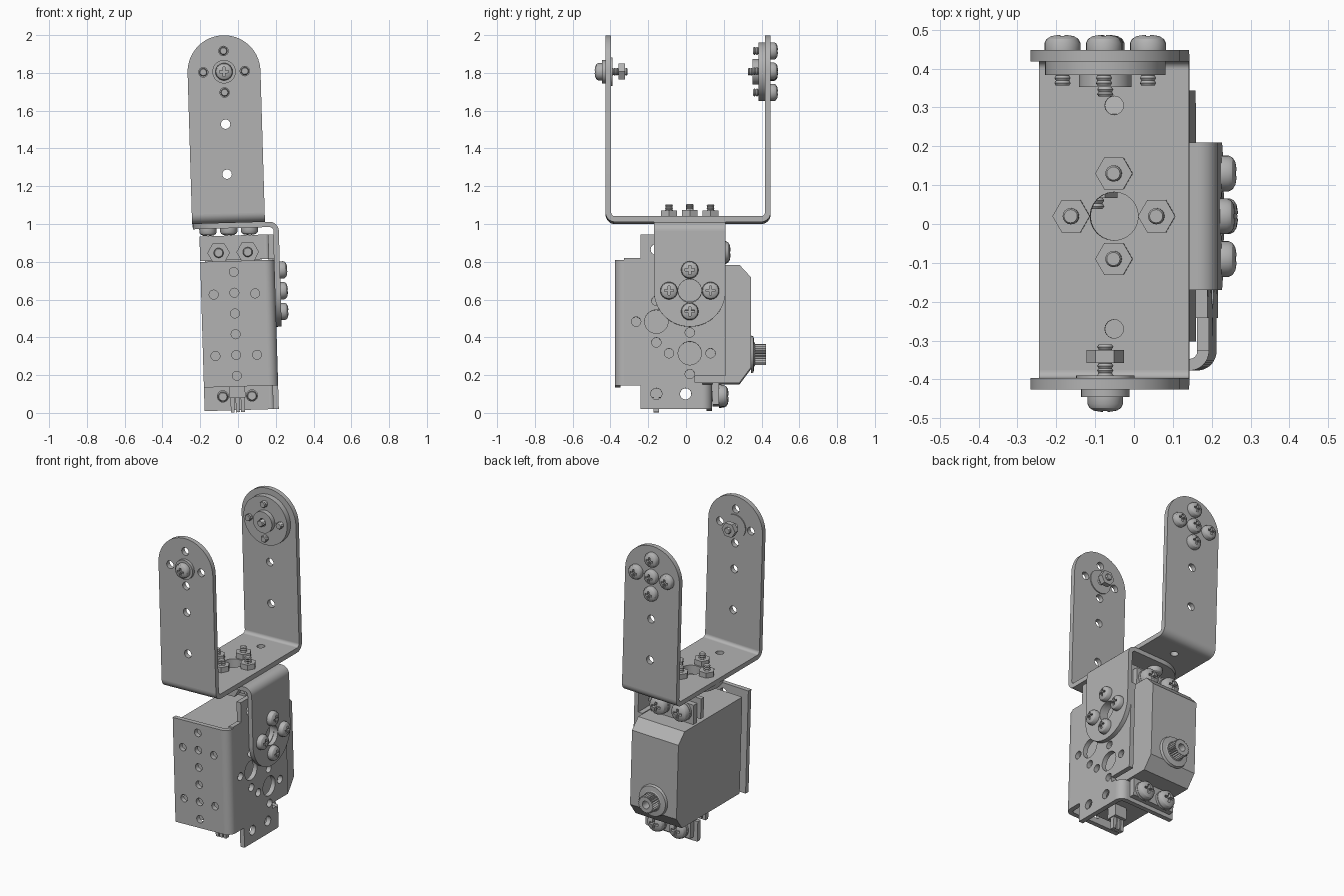
import bpy, bmesh
from math import sin, cos, pi, radians
from mathutils import Vector, Matrix

if "Cube" in bpy.data.objects:
    bpy.data.objects.remove(bpy.data.objects["Cube"])

grey = bpy.data.materials.new("metal_grey")
grey.use_nodes = True
grey.diffuse_color = (0.45, 0.45, 0.45, 1)
grey.node_tree.nodes["Principled BSDF"].inputs["Base Color"].default_value = grey.diffuse_color

X, Y, Z = Vector((1, 0, 0)), Vector((0, 1, 0)), Vector((0, 0, 1))
# the whole assembly leans slightly sideways
LEAN = (Matrix.Translation((0, 0.008, 1)) @ Matrix.Rotation(radians(-1.7), 4, 'Y')
        @ Matrix.Translation((0, 0, -1)))
made = []


def frame(u, v, origin):
    m = Matrix((u, v, u.cross(v))).transposed().to_4x4()
    m.translation = origin
    return m


def facing(pos, axis):
    return Matrix.Translation(pos) @ axis.to_track_quat('Z', 'Y').to_matrix().to_4x4()


def arc(cx, cy, r, a0, a1, n=12):
    steps = [radians(a0 + (a1 - a0) * i / n) for i in range(n + 1)]
    return [(cx + r * cos(a), cy + r * sin(a)) for a in steps]


def circle(cx, cy, r, n=24):
    return arc(cx, cy, r, 0, 360, n)[:-1]


def ring_sector(cx, cy, r, t, a0, a1):
    return arc(cx, cy, r, a0, a1) + arc(cx, cy, r - t, a1, a0)


def rect(x0, y0, x1, y1):
    return [(x0, y0), (x1, y0), (x1, y1), (x0, y1)]


def slab(outline, holes, thick, matrix):
    """Mesh of a flat outline with holes, thickened along the frame's third axis."""
    cu = bpy.data.curves.new("outline", 'CURVE')
    cu.dimensions, cu.fill_mode, cu.extrude = '2D', 'BOTH', thick / 2
    for loop in [outline] + holes:
        sp = cu.splines.new('POLY')
        sp.points.add(len(loop) - 1)
        for p, (a, b) in zip(sp.points, loop):
            p.co = (a, b, 0, 1)
        sp.use_cyclic_u = True
    ob = bpy.data.objects.new("outline", cu)
    bpy.context.collection.objects.link(ob)
    dg = bpy.context.evaluated_depsgraph_get()
    me = bpy.data.meshes.new_from_object(ob.evaluated_get(dg))
    bpy.data.objects.remove(ob)
    bpy.data.curves.remove(cu)
    me.transform(matrix @ Matrix.Translation((0, 0, thick / 2)))
    return me


def lathe(profile, n=24):
    """Mesh turned around z from (radius, height) points."""
    bm = bmesh.new()
    vs = [bm.verts.new((r, 0, h)) for r, h in profile]
    es = [bm.edges.new(p) for p in zip(vs, vs[1:])]
    bmesh.ops.spin(bm, geom=vs + es, axis=Z, cent=(0, 0, 0), angle=2 * pi, steps=n)
    me = bpy.data.meshes.new("lathe")
    bm.to_mesh(me)
    bm.free()
    return me


def join(meshes):
    bm = bmesh.new()
    for me in meshes:
        bm.from_mesh(me)
    bmesh.ops.remove_doubles(bm, verts=bm.verts, dist=1e-5)
    bmesh.ops.recalc_face_normals(bm, faces=bm.faces)
    out = bpy.data.meshes.new("part")
    bm.to_mesh(out)
    bm.free()
    out.materials.clear()
    out.materials.append(grey)
    return out


def place(name, me, matrix=Matrix()):
    ob = bpy.data.objects.new(name, me)
    bpy.context.collection.objects.link(ob)
    ob.matrix_world = LEAN @ matrix
    made.append(ob)
    return ob


def cross_holes(cx, cy, r=0.025, d=0.11):
    return [circle(cx + a, cy + b, r, 16) for a, b in ((d, 0), (-d, 0), (0, d), (0, -d))]


# shared fastener meshes: domed head with cross recess, and hex nut
head = join([lathe([(0, 0), (.046, 0), (.046, .018), (.041, .028), (.03, .035), (.015, .038), (0, .039)])])
a, b = 0.006, 0.024
plus = [(a, a), (a, b), (-a, b), (-a, a), (-b, a), (-b, -a), (-a, -a), (-a, -b), (a, -b), (a, -a), (b, -a), (b, a)]
cutter = place("recess_cutter", join([slab(plus, [], .05, Matrix.Translation((0, 0, .022)))]))
blank = place("head_blank", head)
mod = blank.modifiers.new("recess", 'BOOLEAN')
mod.operation, mod.object, mod.solver = 'DIFFERENCE', cutter, 'EXACT'
dg = bpy.context.evaluated_depsgraph_get()
head = join([bpy.data.meshes.new_from_object(blank.evaluated_get(dg))])
for ob in (blank, cutter):
    made.remove(ob)
    bpy.data.objects.remove(ob)
nut = join([slab(circle(0, 0, .048, 6), [circle(0, 0, .02, 16)], .033, Matrix())])


def screw(name, pos, axis, length, scale=1.0, nut_depth=None):
    m = facing(pos, axis) @ Matrix.Scale(scale, 4)
    place(name + "_head", head, m)
    n = int(length / .012)
    thread = [(.021 if i % 2 else .017, -length * i / (2 * n)) for i in range(2 * n + 1)]
    place(name + "_shank", join([lathe([(0, 0)] + thread + [(0, -length)], 16)]), m)
    if nut_depth is not None:
        place(name + "_nut", nut, m @ Matrix.Translation((0, 0, -nut_depth - .033)))


# tall U bracket
CX, CY, T, R, AZ = -0.05, 0.012, 0.03, 0.05, 1.808
W = 0.193
arm = [(CX - W, 1.057), (CX + W, 1.057)] + arc(CX, AZ, W, 0, 180, 28)
arm_holes = cross_holes(CX, AZ) + [circle(CX, z, .025, 16) for z in (1.53, 1.265)]
base_holes = [circle(CX, CY, .062)] + [circle(CX, CY + d, .024, 16) for d in (.285, -.29)]
place("u_bracket", join([
    slab(arm, arm_holes, T, frame(X, Z, (0, -.404, 0))),
    slab(arm, arm_holes, T, frame(X, Z, (0, .44, 0))),
    slab(rect(CX - W, -.384, CX + W, .39), base_holes, T, Matrix.Translation((0, 0, 1.007))),
    slab(ring_sector(-.384, 1.057, R, T, 180, 270), [], 2 * W, frame(Y, Z, (CX - W, 0, 0))),
    slab(ring_sector(.39, 1.057, R, T, 270, 360), [], 2 * W, frame(Y, Z, (CX - W, 0, 0)))]))

# L bracket joining the U bracket to the servo holder
LT, H, LZ = 0.028, 0.19, 0.64
top = [(.165, CY - H), (.165, CY + H)] + arc(CX, CY, H, 90, 270, 28)
side = [(CY + H, .957), (CY - H, .957)] + arc(CY, LZ, H, 180, 360, 28)
place("l_bracket", join([
    slab(top, [circle(CX, CY, .062)], LT, Matrix.Translation((0, 0, .979))),
    slab(side, [circle(CY, LZ, .062)], LT, frame(Y, Z, (.187, 0, 0))),
    slab(ring_sector(.165, .957, R, LT, 0, 90), [], 2 * H, frame(X, Z, (0, CY + H, 0)))]))

# servo holder: front plate, side plate, two ears
MID = 0.4775
half = [(-.335, .14), (-.25, .14), (-.25, .015), (.08, .015), (.08, .155), (.04, .155), (.04, .19), (.2, .19)]
outline = half + [(y, 2 * MID - z) for y, z in reversed(half)]
side_holes = cross_holes(CY, .31) + cross_holes(CY, LZ + .005)
side_holes += [circle(y, z, .062) for y, z in ((CY, .31), (CY, LZ + .005), (-.165, MID))]
side_holes += [circle(y, z, .025, 16) for y, z in ((-.272, MID), (-.165, MID - .11), (-.165, MID + .11))]
side_holes += [circle(y, z, .03, 16) for y in (-.165, -.01) for z in (.095, .86)]
SX = -0.03
front_holes = [circle(SX, .197 + .11 * i, .024, 16) for i in range(6)]
front_holes += [circle(SX + d, z, .024, 16) for d in (.11, -.11) for z in (.305, .63)]
pieces = [slab(outline, side_holes, T, frame(Y, Z, (.157, 0, 0))),
          slab(rect(-.206, .14, .137, .805), front_holes, T, frame(X, Z, (0, -.355, 0))),
          slab(ring_sector(.137, -.335, R, T, -90, 0), [], .665, Matrix.Translation((0, 0, .14)))]
for z0, z1, zc in ((.015, .145, .09), (.81, .94, .855)):
    holes = [circle(SX + d, zc, .03, 16) for d in (.077, -.077)]
    pieces += [slab(rect(-.206, z0, .137, z1), holes, T, frame(X, Z, (0, .13, 0))),
               slab(ring_sector(.137, .08, R, T, 0, 90), [], z1 - z0, Matrix.Translation((0, 0, z0)))]
place("servo_holder", join(pieces))

# servo: chamfered case, mounting flanges, output boss and splined shaft
case = [(-.31, .155), (.275, .155), (.335, .235), (.335, .715), (.275, .78), (-.31, .78)]
place("servo_case", join([slab(case, [], .33, frame(Y, Z, (SX - .165, 0, 0)))]))
place("servo_flange", join([slab(rect(SX - .15, .04, SX + .15, .905), [], .035, frame(X, Z, (0, .166, 0)))]))
boss = facing((SX, .335, .31), Y)
place("output_boss", join([lathe([(0, 0), (.1, 0), (.095, .015), (.065, .018), (.06, .022), (0, .022)], 32)]), boss)
spline = [(r * cos(pi * i / 24), r * sin(pi * i / 24)) for i in range(48) for r in [.056 if i % 2 else .047]]
place("output_shaft", join([slab(spline, [circle(0, 0, .024)], .06, Matrix.Translation((0, 0, .02)))]), boss)
place("cable_block", join([slab(rect(SX - .042, -.2, SX + .042, -.13), [], .08, Matrix.Translation((0, 0, .08)))]))
for d in (-.027, 0, .027):
    place("cable_pin", join([slab(rect(SX + d - .01, -.18, SX + d + .01, -.15), [], .08, Matrix.Translation((0, 0, .004)))]))

# flange screws, with nuts on the upper ear
for d in (.077, -.077):
    screw("upper_flange_screw", (SX + d, .18, .85), Y, .12, 1.25, .064)
    screw("lower_flange_screw", (SX + d, .17, .088), Y, .06, 1.25)
    for z in (.85, .088):
        place("flange_washer", join([lathe([(0, 0), (.06, 0), (.06, .014), (0, .014)])]), facing((SX + d, .166, z), Y))

# screws in crosses: under the base, on the side plate, on the rear arm
for p, q in ((.11, 0), (-.11, 0), (0, .11), (0, -.11)):
    screw("base_screw", (CX + p, CY + q, .979), -Z, .125, 1, .059)
    screw("side_screw", (.215, CY + p, LZ + q), X, .07)
    screw("horn_screw", (CX + p, .44, AZ + q), Y, .092)
screw("horn_centre_screw", (CX, .44, AZ), Y, .12)

# round horn inside the rear arm
horn = slab(circle(0, 0, .155, 48), cross_holes(0, 0, .02), .035, Matrix())
hub = lathe([(.024, .03), (.062, .03), (.068, .035), (.068, .065), (.024, .065), (.024, .03)], 32)
place("horn", join([horn, hub]), facing((CX, .41, AZ), -Y))

# pivot screw and bushing on the front arm
place("pivot_bushing", join([lathe([(0, 0), (.075, 0), (.075, .01), (.062, .012), (.062, .055), (0, .055)], 32)]),
      facing((CX, -.398, AZ), -Y))
screw("pivot_screw", (CX, -.453, AZ), -Y, .135, 1, .088)

# smooth round surfaces, keep edges sharp
bpy.ops.object.select_all(action='DESELECT')
for ob in made:
    ob.select_set(True)
bpy.context.view_layer.objects.active = made[0]
bpy.ops.object.shade_smooth_by_angle(angle=radians(30))
